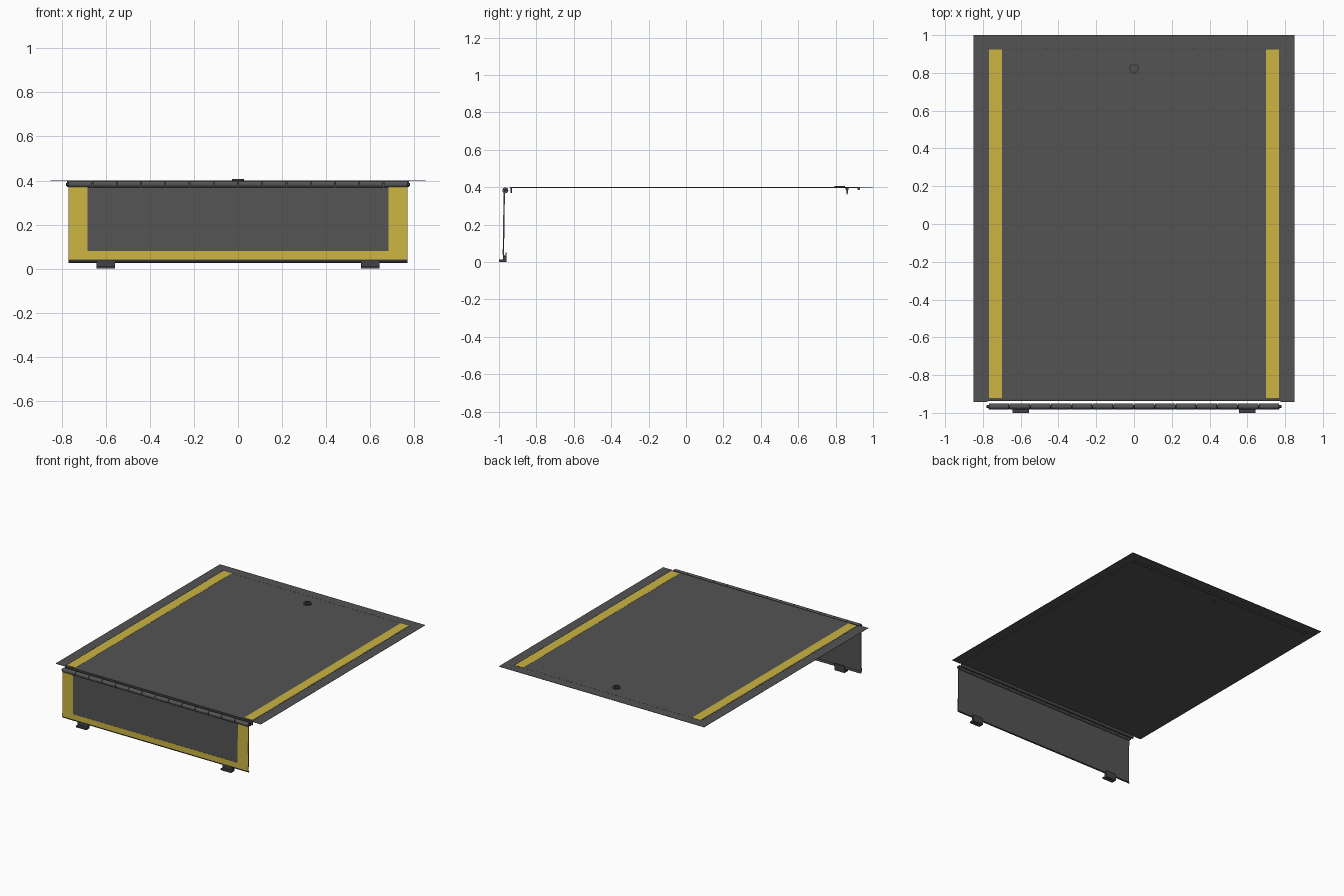
import bpy, bmesh, math
from mathutils import Vector

if "Cube" in bpy.data.objects:
    bpy.data.objects.remove(bpy.data.objects["Cube"])


def material(name, rgb):
    m = bpy.data.materials.new(name)
    m.diffuse_color = (*rgb, 1)
    m.use_nodes = True
    m.node_tree.nodes["Principled BSDF"].inputs["Base Color"].default_value = m.diffuse_color
    return m


GREY = material("steel grey", (0.088, 0.088, 0.088))
DARK = material("dark steel", (0.055, 0.055, 0.055))
YELLOW = material("safety yellow", (0.60, 0.46, 0.055))


def finish(name, bm, mat, smooth=False):
    bmesh.ops.recalc_face_normals(bm, faces=bm.faces)
    me = bpy.data.meshes.new(name)
    bm.to_mesh(me)
    bm.free()
    me.materials.append(mat)
    ob = bpy.data.objects.new(name, me)
    bpy.context.collection.objects.link(ob)
    if smooth:
        bpy.context.view_layer.objects.active = ob
        ob.select_set(True)
        bpy.ops.object.shade_smooth_by_angle(angle=math.radians(40))
        ob.select_set(False)
    return ob


def box(name, x, y, z, mat):
    bm = bmesh.new()
    bmesh.ops.create_cube(bm, size=1)
    for v in bm.verts:
        v.co = Vector([(a + b) / 2 + c * (b - a) for (a, b), c in zip((x, y, z), v.co)])
    return finish(name, bm, mat)


def extrude_x(name, profile, x0, x1, mat):
    """Closed (y, z) outline pulled along x."""
    bm = bmesh.new()
    face = bm.faces.new([bm.verts.new((x0, y, z)) for y, z in profile])
    out = bmesh.ops.extrude_face_region(bm, geom=[face])
    for v in out["geom"]:
        if isinstance(v, bmesh.types.BMVert):
            v.co.x = x1
    return finish(name, bm, mat)


def rod(name, x0, x1, y, z, r, mat, sides=16):
    pts = [(y + r * math.cos(a), z + r * math.sin(a))
           for a in (2 * math.pi * i / sides for i in range(sides))]
    ob = extrude_x(name, pts, x0, x1, mat)
    bpy.context.view_layer.objects.active = ob
    ob.select_set(True)
    bpy.ops.object.shade_smooth_by_angle(angle=math.radians(40))
    ob.select_set(False)


# Deck plate with folded front flange
box("deck_plate", (-0.775, 0.775), (-0.93, 0.925), (0.395, 0.4), GREY)
box("deck_front_flange", (-0.775, 0.775), (-0.938, -0.93), (0.37, 0.4), DARK)

# Surrounding floor frame, open at the front
box("frame_rear", (-0.85, 0.85), (0.926, 1.0), (0.398, 0.4), GREY)
for side, s in (("left", -1), ("right", 1)):
    xs = sorted((s * 0.776, s * 0.85))
    box(f"frame_{side}", xs, (-0.943, 0.926), (0.398, 0.4), GREY)
    # Yellow deck stripe
    xs = sorted((s * 0.698, s * 0.768))
    box(f"deck_stripe_{side}", xs, (-0.922, 0.925), (0.4, 0.4012), YELLOW)

# Rear hinge under the deck, with small knuckle marks
rod("rear_hinge_rod", -0.77, 0.77, 0.924, 0.391, 0.007, DARK, 12)
for i, x in enumerate((-0.46, -0.31, 0.31, 0.46)):
    box(f"rear_hinge_mark_{i}", (x - 0.004, x + 0.004), (0.924, 0.932), (0.4, 0.4008), DARK)

# Pull-ring: a flat raised ring around a small cap
bm = bmesh.new()
n = 24
rings = []
for r, z in ((0.016, 0.4), (0.016, 0.407), (0.028, 0.407), (0.028, 0.4)):
    rings.append([bm.verts.new((r * math.cos(2 * math.pi * i / n),
                                0.822 + r * math.sin(2 * math.pi * i / n), z)) for i in range(n)])
for k in range(4):
    a, b = rings[k], rings[(k + 1) % 4]
    for i in range(n):
        bm.faces.new((a[i], a[(i + 1) % n], b[(i + 1) % n], b[i]))
finish("pull_ring", bm, DARK, True)
# Hook below the pull ring
extrude_x("latch_hook", [(0.85, 0.396), (0.869, 0.396), (0.867, 0.382), (0.863, 0.36),
                         (0.859, 0.36), (0.858, 0.38)], -0.006, 0.006, DARK)

# Front hinge: pin with fourteen knuckles
rod("hinge_pin", -0.78, 0.78, -0.966, 0.383, 0.007, DARK, 12)
step = 1.54 / 14
for i in range(14):
    x = -0.77 + i * step
    rod(f"hinge_knuckle_{i}", x + 0.0015, x + step - 0.0015, -0.966, 0.383, 0.016, GREY)

# Hanging lip panel, slightly tilted
T = 0.006


def front_y(z):
    return -0.974 - 0.005 * (0.38 - z) / 0.34


extrude_x("lip_panel", [(front_y(0.385), 0.385), (front_y(0.04), 0.04), (front_y(0.04) + T, 0.04),
                        (front_y(0.385) + T, 0.385)], -0.77, 0.77, GREY)
# Bent lower edge of the lip
extrude_x("lip_bottom_edge", [(-0.979, 0.04), (-0.977, 0.034), (-0.969, 0.026), (-0.965, 0.03),
                              (-0.973, 0.04)], -0.77, 0.77, DARK)


def paint(name, x0, x1, z0, z1):
    a, b = front_y(z0), front_y(z1)
    extrude_x(name, [(a - 0.0012, z0), (a + 0.001, z0), (b + 0.001, z1), (b - 0.0012, z1)],
              x0, x1, YELLOW)


# Yellow border on the lip front
paint("lip_border_left", -0.769, -0.682, 0.041, 0.37)
paint("lip_border_right", 0.682, 0.769, 0.041, 0.37)
paint("lip_border_bottom", -0.682, 0.682, 0.041, 0.08)

# Two lip support brackets: flat foot and upright back
for side, s in (("left", -1), ("right", 1)):
    xs = sorted((s * 0.557, s * 0.642))
    extrude_x(f"lip_support_{side}", [(-1.0, 0.0), (-0.959, 0.0), (-0.959, 0.05), (-0.964, 0.05),
                                      (-0.964, 0.012), (-1.0, 0.012)], *xs, DARK)
    extrude_x(f"lip_support_web_{side}", [(-0.979, 0.012), (-0.964, 0.012), (-0.964, 0.03),
                                          (-0.979, 0.036)], *xs, DARK)
